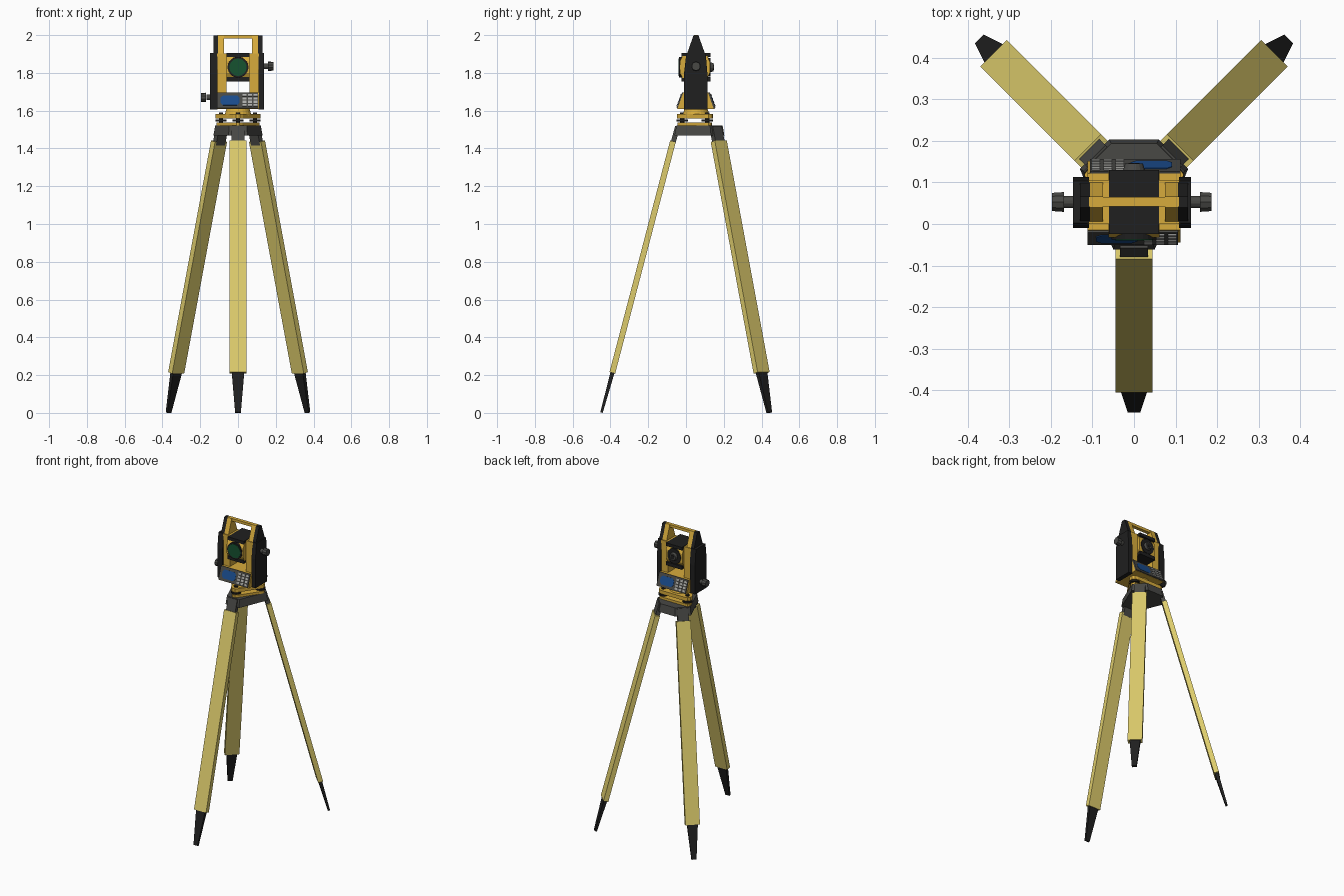
import bpy, bmesh, math
from mathutils import Vector, Matrix

if "Cube" in bpy.data.objects:
    bpy.data.objects.remove(bpy.data.objects["Cube"])


def material(name, rgb):
    m = bpy.data.materials.new(name)
    m.diffuse_color = (*rgb, 1)
    m.use_nodes = True
    m.node_tree.nodes["Principled BSDF"].inputs["Base Color"].default_value = m.diffuse_color
    return m


WOOD = material("pale_wood", (0.72, 0.60, 0.15))
YELLOW = material("body_yellow", (0.68, 0.41, 0.045))
BLACK = material("black", (0.014, 0.014, 0.014))
GREY = material("dark_grey", (0.065, 0.065, 0.06))
KEY = material("key_grey", (0.42, 0.42, 0.40))
BLUE = material("screen_blue", (0.01, 0.07, 0.26))
GREEN = material("lens_green", (0.008, 0.085, 0.03))


def loft(name, ring0, ring1, mat):
    """Solid between two rings with equal point counts."""
    bm = bmesh.new()
    a = [bm.verts.new(p) for p in ring0]
    b = [bm.verts.new(p) for p in ring1]
    n = len(a)
    bm.faces.new(a)
    bm.faces.new(b)
    for i in range(n):
        bm.faces.new((a[i], a[(i + 1) % n], b[(i + 1) % n], b[i]))
    bmesh.ops.recalc_face_normals(bm, faces=bm.faces)
    me = bpy.data.meshes.new(name)
    bm.to_mesh(me)
    bm.free()
    me.materials.append(mat)
    ob = bpy.data.objects.new(name, me)
    bpy.context.collection.objects.link(ob)
    return ob


def side_profile(name, pts, x0, x1, mat):
    """Extrude a (y, z) outline along x."""
    return loft(name, [(x0, y, z) for y, z in pts], [(x1, y, z) for y, z in pts], mat)


def box(name, x, y, z, mat):
    return side_profile(name, [(y[0], z[0]), (y[1], z[0]), (y[1], z[1]), (y[0], z[1])], x[0], x[1], mat)


def cyl(name, p0, p1, r0, r1, mat, n=20):
    p0, p1 = Vector(p0), Vector(p1)
    q = (p1 - p0).to_track_quat('Z', 'Y')
    ring = [Vector((math.cos(2 * math.pi * (i + .5) / n), math.sin(2 * math.pi * (i + .5) / n), 0)) for i in range(n)]
    return loft(name, [p0 + q @ (v * r0) for v in ring], [p1 + q @ (v * r1) for v in ring], mat)


# ---------- tripod ----------
CY = 0.073
ANGLES = {"front": -90, "right": 45, "left": 135}


def bar(name, ang, a, b, size_a, size_b, mat):
    """Tapered bar in a leg's radial plane; a, b are (radius, z), sizes are (width, thickness)."""
    t = math.radians(ang)
    d, side = Vector((math.cos(t), math.sin(t), 0)), Vector((-math.sin(t), math.cos(t), 0))
    pa, pb = [Vector((0, CY, r[1])) + d * r[0] for r in (a, b)]
    nrm = side.cross((pb - pa).normalized())

    def ring(p, s):
        return [p + side * (i * s[0] / 2) + nrm * (j * s[1] / 2) for i, j in ((-1, -1), (1, -1), (1, 1), (-1, 1))]
    return loft(name, ring(pa, size_a), ring(pb, size_b), mat)


for side, ang in ANGLES.items():
    bar(side + "_leg", ang, (.142, 1.438), (.463, .212), (.09, .031), (.09, .031), WOOD)
    bar(side + "_foot", ang, (.462, .215), (.52, .002), (.066, .022), (.03, .013), BLACK)
    bar(side + "_leg_hinge", ang, (.118, 1.515), (.144, 1.42), (.068, .026), (.068, .026), GREY)


def head_ring(r, half, z):
    pts = []
    for ang in ANGLES.values():
        t = math.radians(ang)
        for s in (-half, half):
            pts.append((r * math.cos(t) - s * math.sin(t), CY + r * math.sin(t) + s * math.cos(t), z))
    return pts


loft("tripod_head", head_ring(.134, .05, 1.468), head_ring(.124, .047, 1.521), GREY)

# ---------- levelling base ----------
IY = 0.053
SCREWS = [(0, -.02), (.09, .112), (-.09, .112)]


def base_plate(name, r, z0, z1):
    pts = []
    for (x, y), ang in zip(SCREWS, (-90, 36, 144)):
        for k in (-60, -20, 20, 60):
            t = math.radians(ang + k)
            pts.append((x + r * math.cos(t), y + r * math.sin(t)))
    loft(name, [(*p, z0) for p in pts], [(*p, z1) for p in pts], YELLOW)


base_plate("base_lower_plate", .026, 1.521, 1.537)
base_plate("base_upper_plate", .03, 1.558, 1.582)
for i, (x, y) in enumerate(SCREWS):
    cyl(f"levelling_screw_{i}", (x, y, 1.543), (x, y, 1.553), .031, .031, BLACK, 16)
    cyl(f"levelling_screw_stem_{i}", (x, y, 1.53), (x, y, 1.59), .012, .012, BLACK, 12)
cyl("base_collar", (0, IY, 1.575), (0, IY, 1.615), .072, .06, YELLOW, 24)

# ---------- instrument body ----------
side_profile("body_base", [(-.045, 1.61), (.151, 1.61), (.121, 1.695), (-.015, 1.695)], -.112, .112, YELLOW)
for side, s in (("left", -1), ("right", 1)):
    w = .147 if s < 0 else .137
    box(side + "_standard", (s * .06, s * .112), (0, .106), (1.69, 1.903), YELLOW)
    side_profile(side + "_housing",
                 [(-.01, 1.605), (.113, 1.605), (.113, 1.80), (.104, 1.905), (.002, 1.905), (-.01, 1.80)],
                 s * .108, s * w, BLACK)
    # handle posts taper to the crossbar, black outside and yellow inside
    taper = [(.005, 1.9), (.101, 1.9), (.066, 1.999), (.04, 1.999)]
    side_profile(side + "_handle_cover", taper, s * .106, s * .13, BLACK)
    side_profile(side + "_handle_post", taper, s * .075, s * .107, YELLOW)
    # focus knobs at different heights
    z = 1.67 if s < 0 else 1.835
    cyl(side + "_knob_stem", (s * .13, IY, z), (s * .168, IY, z), .015, .015, GREY, 12)
    cyl(side + "_knob", (s * (w + .022), IY, z), (s * (w + .05), IY, z), .025, .023, GREY, 10)
box("handle_crossbar", (-.108, .108), (.042, .065), (1.982, 2.0), YELLOW)

# ---------- telescope ----------
side_profile("telescope_body",
             [(-.033, 1.80), (-.018, 1.772), (.112, 1.772), (.126, 1.80),
              (.126, 1.86), (.112, 1.89), (-.018, 1.89), (-.033, 1.86)], -.061, .061, YELLOW)
for name, z in (("telescope_top_cover", (1.885, 1.906)), ("telescope_bottom_cover", (1.755, 1.778))):
    box(name, (-.06, .06), (-.024, .13), z, BLACK)
cyl("lens_barrel", (0, .05, 1.83), (0, -.037, 1.83), .057, .055, BLACK, 24)
cyl("front_lens", (0, -.03, 1.83), (0, -.04, 1.83), .046, .046, GREEN, 24)
cyl("eyepiece_ring", (0, .05, 1.83), (0, .129, 1.83), .055, .05, BLACK, 24)
cyl("eyepiece", (0, .12, 1.83), (0, .145, 1.83), .03, .022, GREY, 16)
cyl("eyepiece_glass", (0, .14, 1.83), (0, .147, 1.83), .014, .014, BLACK, 16)

# ---------- keypads, front and back ----------
tilt = math.atan2(.03, .085)
for side, turn in (("front", 0), ("back", math.pi)):
    place = (Matrix.Translation((0, IY, 0)) @ Matrix.Rotation(turn, 4, 'Z')
             @ Matrix.Translation((0, -.045 - IY, 1.61)) @ Matrix.Rotation(-tilt, 4, 'X'))
    parts = [box(side + "_keypad_panel", (-.112, .106), (-.006, .004), (.002, .09), GREY)]
    sx, sz, hw, hh, c = -.042, .045, .05, .028, .014
    outline = [(-hw + c, -hh), (hw - c, -hh), (hw, -hh + c), (hw, hh - c),
               (hw - c, hh), (-hw + c, hh), (-hw, hh - c), (-hw, -hh + c)]
    parts.append(loft(side + "_screen", [(sx + a, -.008, sz + b) for a, b in outline],
                      [(sx + a, -.003, sz + b) for a, b in outline], BLUE))
    for i in range(3):
        for j in range(4):
            x, z = .034 + i * .029, .017 + j * .019
            parts.append(box(f"{side}_key_{i}_{j}", (x - .01, x + .01), (-.01, -.004), (z - .006, z + .006), KEY))
    for p in parts:
        p.data.transform(place)
